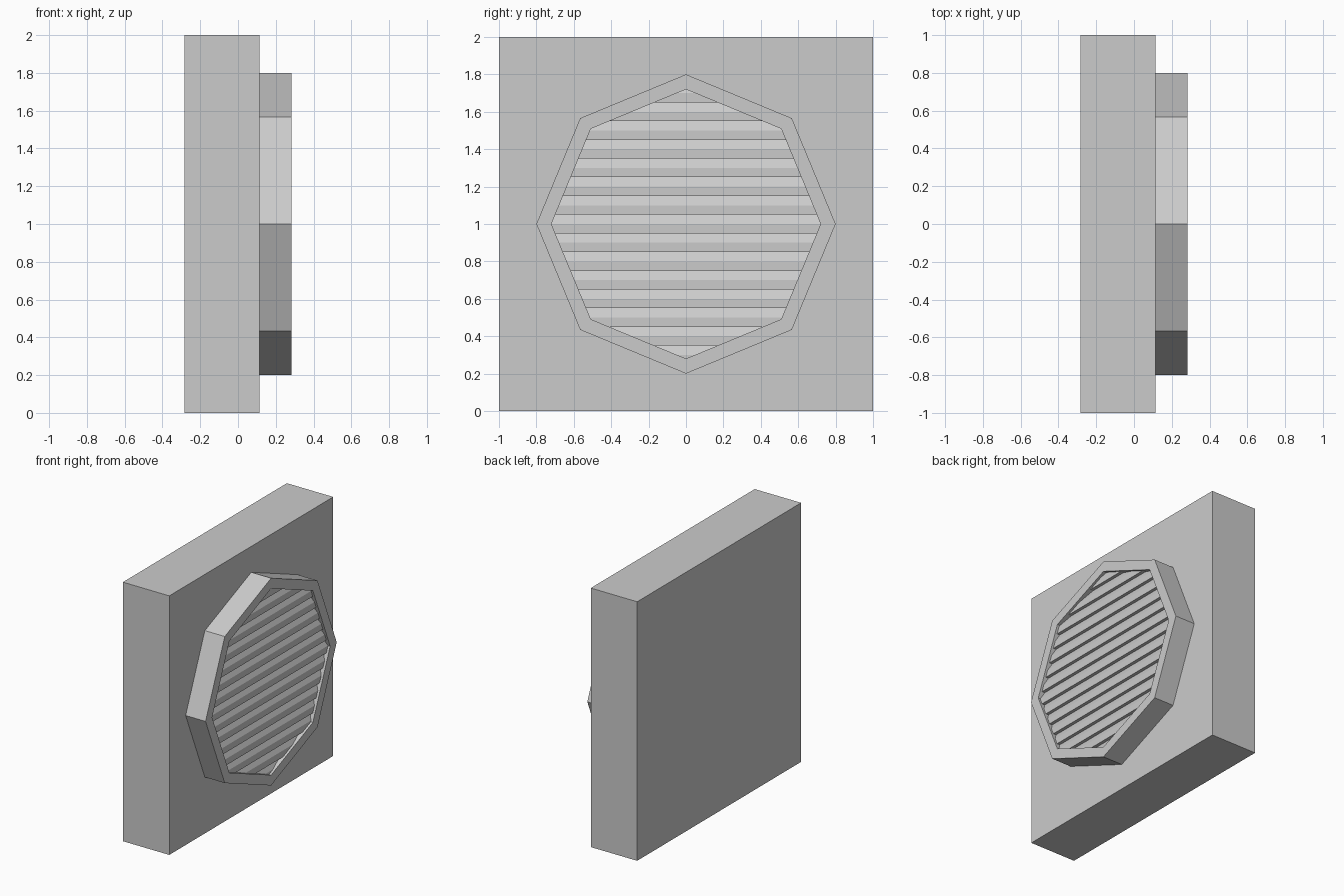
import bpy, bmesh
from math import sin, cos, pi
from mathutils import Vector

if "Cube" in bpy.data.objects:
    bpy.data.objects.remove(bpy.data.objects["Cube"])

CZ = 1.0                       # height of the vent centre
X_BACK, X_WALL, X_RIM = -0.283, 0.113, 0.283


def make_object(name, bm):
    bmesh.ops.recalc_face_normals(bm, faces=bm.faces)
    mesh = bpy.data.meshes.new(name)
    bm.to_mesh(mesh)
    bm.free()
    obj = bpy.data.objects.new(name, mesh)
    bpy.context.collection.objects.link(obj)
    return obj


def octagon(bm, x, r):
    return [bm.verts.new((x, r * cos(i * pi / 4), CZ + r * sin(i * pi / 4)))
            for i in range(8)]


# Square wall block
bm = bmesh.new()
bmesh.ops.create_cube(bm, size=1)
bmesh.ops.scale(bm, vec=(X_WALL - X_BACK, 2, 2), verts=bm.verts)
bmesh.ops.translate(bm, vec=((X_WALL + X_BACK) / 2, 0, CZ), verts=bm.verts)
make_object("wall_block", bm)

# Octagonal frame ring
bm = bmesh.new()
loops = [octagon(bm, X_WALL, 0.8), octagon(bm, X_RIM, 0.8),
         octagon(bm, X_RIM, 0.72), octagon(bm, X_WALL, 0.72)]
for a, b in zip(loops, loops[1:] + loops[:1]):
    for i in range(8):
        j = (i + 1) % 8
        bm.faces.new((a[i], a[j], b[j], b[i]))
make_object("octagonal_frame", bm)

# Louvre slats: a stepped profile swept across, trimmed to the octagon
bm = bmesh.new()
profile = []
for k in range(15):
    z = 0.25 + 0.1 * k
    profile += [(0.265, z), (0.265, z + 0.05), (0.24, z + 0.1)]
rows = [[bm.verts.new((x, y, z)) for x, z in profile] for y in (-0.8, 0.8)]
for i in range(len(profile) - 1):
    bm.faces.new((rows[0][i], rows[1][i], rows[1][i + 1], rows[0][i + 1]))
apothem = 0.72 * cos(pi / 8)
for i in range(8):
    t = (i + 0.5) * pi / 4
    n = Vector((0, cos(t), sin(t)))
    bmesh.ops.bisect_plane(bm, geom=bm.verts[:] + bm.edges[:] + bm.faces[:],
                           plane_co=Vector((0, 0, CZ)) + n * apothem,
                           plane_no=n, clear_outer=True)
slats = make_object("louvre_slats", bm)
if sum(p.normal.x for p in slats.data.polygons) < 0:
    slats.data.flip_normals()
